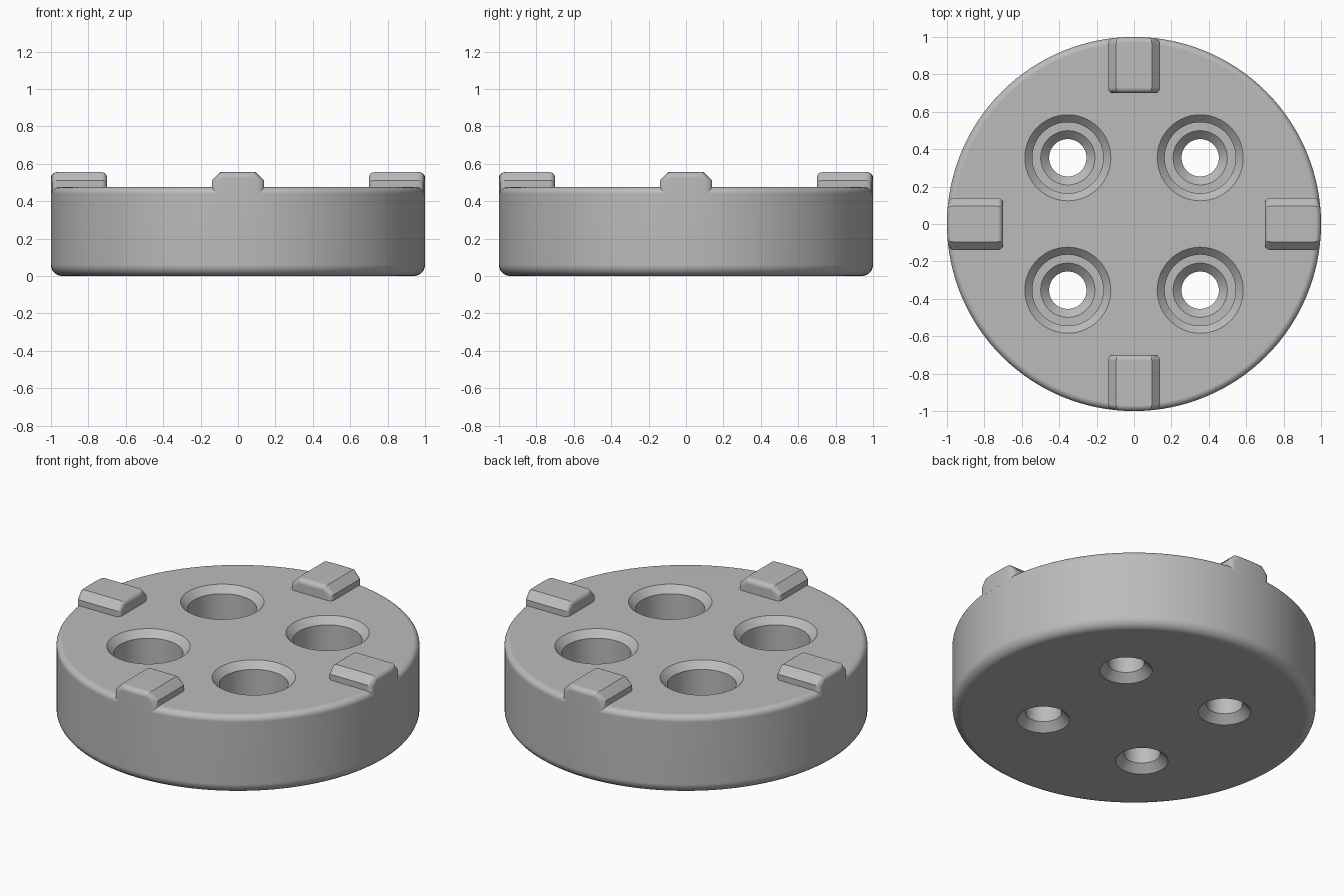
import bpy, bmesh, math
from mathutils import Matrix

cube = bpy.data.objects.get("Cube")
if cube:
    bpy.data.objects.remove(cube)

HEIGHT, RADIUS = 0.475, 1.0
grey = bpy.data.materials.new("satin grey")
grey.use_nodes = True
grey.diffuse_color = (0.5, 0.5, 0.5, 1)
grey.node_tree.nodes["Principled BSDF"].inputs["Base Color"].default_value = (0.5, 0.5, 0.5, 1)


def make_object(name, bm):
    bmesh.ops.recalc_face_normals(bm, faces=bm.faces[:])
    mesh = bpy.data.meshes.new(name)
    bm.to_mesh(mesh)
    bm.free()
    mesh.materials.append(grey)
    obj = bpy.data.objects.new(name, mesh)
    bpy.context.collection.objects.link(obj)
    return obj


def lathe(name, profile, segments):
    """Closed solid turned around z from (radius, z) points."""
    bm = bmesh.new()
    rings = []
    for r, z in profile:
        rings.append([bm.verts.new((r * math.cos(a), r * math.sin(a), z))
                      for a in (math.tau * i / segments for i in range(segments))])
    for low, high in zip(rings, rings[1:]):
        for i in range(segments):
            j = (i + 1) % segments
            bm.faces.new((low[i], low[j], high[j], high[i]))
    bm.faces.new(rings[0])
    bm.faces.new(rings[-1])
    return make_object(name, bm)


def arc(cx, cz, r, start, end, steps=6):
    angles = [math.radians(start + (end - start) * i / steps) for i in range(steps + 1)]
    return [(cx + r * math.cos(a), cz + r * math.sin(a)) for a in angles]


def finish(obj):
    bpy.ops.object.select_all(action='DESELECT')
    obj.select_set(True)
    bpy.context.view_layer.objects.active = obj
    bpy.ops.object.shade_smooth_by_angle(angle=math.radians(30))
    weighted = obj.modifiers.new("even shading", 'WEIGHTED_NORMAL')
    weighted.keep_sharp = True


# Round disc with filleted rims
LOW, TOP = 0.06, 0.035
disc = lathe("disc_body",
             arc(RADIUS - LOW, LOW, LOW, -90, 0) +
             arc(RADIUS - TOP, HEIGHT - TOP, TOP, 0, 90), 128)

# Four stepped, countersunk bolt holes
FLOOR, LIP = 0.23, 0.045
hole = [(0.155, -0.01), (0.10, LIP), (0.10, FLOOR - LIP), (0.145, FLOOR),
        (0.19, FLOOR), (0.19, HEIGHT - 0.04), (0.24, HEIGHT + 0.01)]
for sx in (-1, 1):
    for sy in (-1, 1):
        cutter = lathe("hole_cutter", hole, 64)
        cutter.location = (sx * 0.354, sy * 0.354, 0)
        cutter.hide_render = True
        cut = disc.modifiers.new("hole", 'BOOLEAN')
        cut.operation, cut.solver, cut.object = 'DIFFERENCE', 'EXACT', cutter
        bpy.context.view_layer.objects.active = disc
        bpy.ops.object.modifier_apply(modifier=cut.name)
        bpy.data.objects.remove(cutter)
finish(disc)


# Chamfered lug: sections lofted outwards, shrinking at both rounded ends
def make_lug(name, turn):
    inner, fillet, base, top = 0.70, 0.03, 0.44, 0.555
    quarter = [math.radians(18 * i) for i in range(6)]
    stations = [(inner + fillet * (1 - math.sin(a)), fillet * (1 - math.cos(a)))
                for a in reversed(quarter)]
    stations += [(RADIUS - fillet * (1 - math.sin(a)), fillet * (1 - math.cos(a)))
                 for a in quarter]
    bm = bmesh.new()
    sections = []
    for reach, inset in stations:
        wide, flat = 0.14 - inset, 0.095 - 0.414 * inset
        shoulder = top - 0.045 - 0.414 * inset
        columns = [(-wide, shoulder)]
        columns += [(flat * k / 3, top - inset) for k in range(-3, 4)]
        columns += [(wide, shoulder)]
        # The outer end follows the rim of the disc
        follow = (reach - inner) / (RADIUS - inner)
        rows = []
        for x, z in columns:
            y = reach - follow * (RADIUS - math.sqrt(RADIUS ** 2 - x * x))
            rows.append((bm.verts.new((x, y, base)), bm.verts.new((x, y, z))))
        sections.append(rows)
    for a, b in zip(sections, sections[1:]):
        for i in range(len(a) - 1):
            for side in (0, 1):
                bm.faces.new((a[i][side], a[i + 1][side], b[i + 1][side], b[i][side]))
        for i in (0, -1):
            bm.faces.new((a[i][0], a[i][1], b[i][1], b[i][0]))
    for end in (sections[0], sections[-1]):
        for p, q in zip(end, end[1:]):
            bm.faces.new((p[0], q[0], q[1], p[1]))
    bm.transform(Matrix.Rotation(turn, 4, 'Z'))
    finish(make_object(name, bm))


for i, side in enumerate(("back", "right", "front", "left")):
    make_lug(side + "_lug", i * math.pi / 2)
